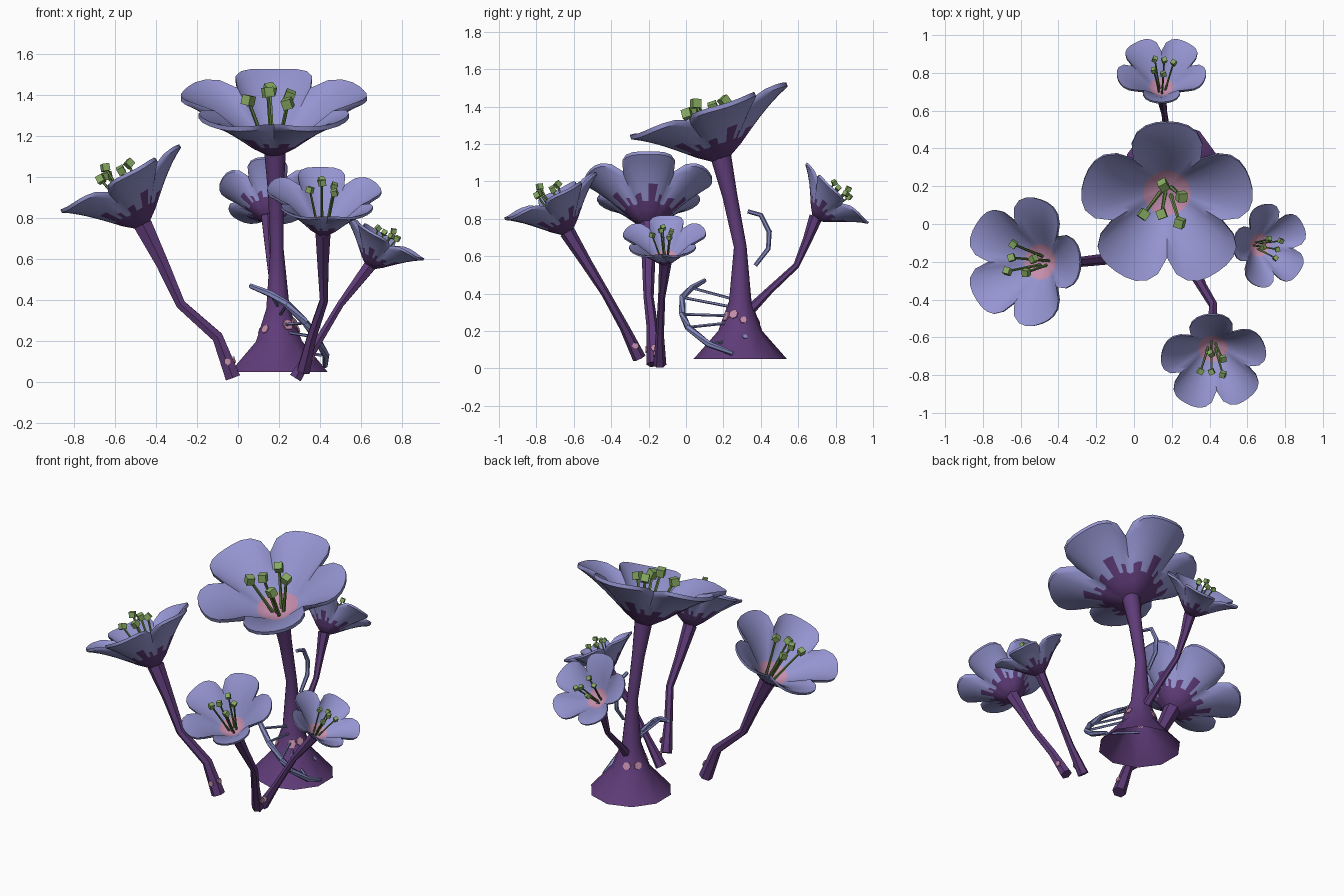
import bpy, bmesh, math
from mathutils import Vector, Matrix

if "Cube" in bpy.data.objects:
    bpy.data.objects.remove(bpy.data.objects["Cube"])


def material(name, rgb):
    m = bpy.data.materials.new(name)
    m.diffuse_color = (*rgb, 1)
    m.use_nodes = True
    m.node_tree.nodes["Principled BSDF"].inputs["Base Color"].default_value = m.diffuse_color
    return m


PURPLE = material("stem purple", (0.115, 0.045, 0.19))
PETAL = material("petal lavender", (0.30, 0.30, 0.64))
PINK = material("throat pink", (0.56, 0.27, 0.42))
GREEN = material("anther green", (0.24, 0.40, 0.12))
STALK = material("stalk green", (0.15, 0.28, 0.07))
BLUE = material("tendril blue", (0.23, 0.25, 0.52))


def finish(bm, name, mats, angle=35):
    bmesh.ops.recalc_face_normals(bm, faces=bm.faces[:])
    me = bpy.data.meshes.new(name)
    bm.to_mesh(me)
    bm.free()
    for m in mats:
        me.materials.append(m)
    ob = bpy.data.objects.new(name, me)
    bpy.context.collection.objects.link(ob)
    bpy.ops.object.select_all(action='DESELECT')
    ob.select_set(True)
    bpy.context.view_layer.objects.active = ob
    bpy.ops.object.shade_smooth_by_angle(angle=math.radians(angle))
    return ob


def add_tube(bm, pts, radii, sides, mat=0, open_foot=False):
    """Tapered tube through a few points; an open foot is level with the ground."""
    pts = [Vector(p) for p in pts]
    rings = []
    for i, p in enumerate(pts):
        t = (pts[min(i + 1, len(pts) - 1)] - pts[max(i - 1, 0)]).normalized()
        if open_foot and i == 0:
            t = Vector((0, 0, 1))
        q = Vector((0, 0, 1)).rotation_difference(t)
        ring = []
        for k in range(sides):
            a = 2 * math.pi * (k + 0.5) / sides
            ring.append(bm.verts.new(p + q @ Vector((math.cos(a), math.sin(a), 0)) * radii[i]))
        rings.append(ring)
    faces = [bm.faces.new(rings[-1])]
    if not open_foot:
        faces.append(bm.faces.new(rings[0][::-1]))
    for r0, r1 in zip(rings, rings[1:]):
        for k in range(sides):
            j = (k + 1) % sides
            faces.append(bm.faces.new((r0[k], r0[j], r1[j], r1[k])))
    for f in faces:
        f.material_index = mat


def tube(name, pts, radii, sides, mat, open_foot=False):
    bm = bmesh.new()
    add_tube(bm, pts, radii, sides, 0, open_foot)
    return finish(bm, name, [mat], 40)


# ---- flower: five cupped petals, pink throat, purple streaks underneath ----
PROFILE = [(0.05, 0.03), (0.12, 0.065), (0.2, 0.115), (0.3, 0.175), (0.4, 0.225), (0.48, 0.255)]
COLS = 10  # columns per petal


def height(r):
    for (r0, h0), (r1, h1) in zip(PROFILE, PROFILE[1:]):
        if r <= r1:
            return h0 + (h1 - h0) * (r - r0) / (r1 - r0)
    return PROFILE[-1][1]


def flower(name, throat, tilt, azimuth, scale, depth):
    mat = (Matrix.Translation(throat) @ Matrix.Rotation(math.radians(azimuth), 4, 'Z')
           @ Matrix.Rotation(math.radians(tilt), 4, 'X') @ Matrix.Scale(scale, 4))
    bm = bmesh.new()
    n, rows = 5 * COLS, 8
    top, bottom = [], []
    for i in range(rows + 1):
        t = i / rows
        up, low = [], []
        for k in range(n):
            u = 2 * (k % COLS) / COLS - 1
            a = math.radians(54) + 2 * math.pi * k / n
            edge = 0.48 * (1 - 0.34 * abs(u) ** 3.5)
            r = 0.05 if i == 0 else 0.13 + (edge - 0.13) * (i - 1) / (rows - 1)
            z = depth * height(r) + 0.055 * u * u * t
            up.append(bm.verts.new((r * math.cos(a), r * math.sin(a), z)))
            low.append(bm.verts.new((r * math.cos(a), r * math.sin(a), z - 0.035 + 0.01 * t)))
        top.append(up)
        bottom.append(low)
    bm.faces.new(top[0]).material_index = 1
    streak = [2, 3, 3, 2, 2, 4, 4, 2, 3, 2]
    for k in range(n):
        j = (k + 1) % n
        for i in range(rows):
            f = bm.faces.new((top[i][k], top[i][j], top[i + 1][j], top[i + 1][k]))
            f.material_index = 1 if i == 0 else 0
            f = bm.faces.new((bottom[i][j], bottom[i][k], bottom[i + 1][k], bottom[i + 1][j]))
            f.material_index = 2 if i < streak[k % COLS] else 0
        bm.faces.new((top[-1][k], top[-1][j], bottom[-1][j], bottom[-1][k]))
    bm.faces.new(bottom[0][::-1]).material_index = 2
    bm.transform(mat)
    finish(bm, name + "_petals", [PETAL, PINK, PURPLE], 45)

    # stamens with block-shaped anthers
    bm = bmesh.new()
    lift = 1 + 1.2 * (depth - 1.15)
    heads = [(-.02, .12, .31), (.08, .05, .30), (-.13, -.05, .31), (-.03, -.035, .35), (.07, -.10, .31)]
    for i, (x, y, z) in enumerate(heads):
        z *= lift
        add_tube(bm, [(x * .3, y * .3, .03), (x * .65, y * .65, z * .55), (x, y, z)], [.012, .010, .009], 5, 1)
        bmesh.ops.create_cube(bm, size=0.05, matrix=Matrix.Translation((x, y, z))
                              @ Matrix.Rotation(0.5 + i, 4, 'Z') @ Matrix.Rotation(0.35, 4, 'X'))
    bm.transform(mat)
    finish(bm, name + "_stamens", [GREEN, STALK], 30)


# name, throat, tilt, facing, scale, bowl depth
FLOWERS = [
    ("main", (.175, .19, 1.12), 19, 0, .96, 1.12),
    ("left", (-.46, -.20, .76), 29, -90, .72, 1.45),
    ("front", (.415, -.63, .72), 27, 5, .59, 1.5),
    ("right", (.64, -.11, .56), 30, 85, .47, 1.4),
    ("back", (.145, .69, .80), 44, 180, .50, 1.45),
]
for f in FLOWERS:
    flower(f[0] + "_flower", *f[1:])

# ---- stems ----
tube("main_stem", [(.2, .29, .05), (.2, .29, .2), (.195, .29, .36), (.19, .29, .65), (.185, .235, .92), (.18, .185, 1.14)],
     [.25, .118, .06, .034, .04, .056], 10, PURPLE, True)
tube("left_stem", [(-.025, -.17, .022), (-.1, -.18, .22), (-.28, -.2, .38), (-.37, -.2, .58), (-.465, -.2, .77)],
     [.042, .031, .027, .036, .052], 6, PURPLE)
tube("front_stem", [(.32, -.25, .055), (.36, -.33, .22), (.42, -.43, .4), (.415, -.53, .56), (.415, -.635, .73)],
     [.036, .026, .023, .03, .042], 6, PURPLE)
tube("right_stem", [(.28, -.14, .02), (.38, -.14, .18), (.5, -.13, .38), (.645, -.11, .57)],
     [.035, .022, .019, .034], 6, PURPLE)
tube("back_stem", [(.2, .32, .29), (.18, .45, .42), (.16, .59, .55), (.15, .65, .69), (.145, .695, .81)],
     [.03, .02, .017, .025, .036], 6, PURPLE)

# ---- ladder tendril at the foot and hook tendril behind the stem ----
rail = [(.06, .1, .47), (.16, .03, .43), (.24, -.02, .38), (.33, -.02, .29), (.38, .01, .22), (.43, .12, .13), (.425, .25, .08)]
tube("ladder_rail", rail, [.012, .017, .018, .018, .018, .017, .013], 6, BLUE)
for i, (p, z) in enumerate(zip(rail[1:6], (.36, .32, .28, .25, .15))):
    tube("ladder_rung_%d" % i, [p, (.2, .29, z)], [.008, .008], 5, BLUE)
tube("hook_tendril", [(.2, .33, .84), (.2, .4, .82), (.2, .445, .73), (.2, .44, .64), (.2, .37, .55)],
     [.011, .013, .014, .013, .011], 6, BLUE)


# ---- small flat spots near the stem feet ----
def spot(name, pos, normal, r, mat):
    v = Vector(normal).normalized() * 0.004
    p = Vector(pos)
    tube(name, [p - v, p + v], [r, r], 6, mat)


for i, (deg, z, r, m) in enumerate([(225, .26, .023, PINK), (-60, .28, .028, PINK), (-25, .29, .026, PINK),
                                    (10, .26, .02, PINK), (10, .17, .014, BLUE), (110, .25, .025, PINK), (150, .25, .025, PINK)]):
    d = Vector((math.cos(math.radians(deg)), math.sin(math.radians(deg)), 0))
    rad = (.118 + (.06 - .118) * (z - .2) / .16 if z > .2 else .25 - .132 * (z - .05) / .15)
    spot("main_spot_%d" % i, Vector((.2, .29, z)) + d * rad * .985, d + Vector((0, 0, .37 if z > .2 else .8)), r, m)
for name, pos, nrm in [("left", (-.05, -.212, .1), (0, -1, 0)), ("left_side", (-.018, -.17, .11), (1, 0, .3)),
                       ("front", (.367, -.27, .12), (1, 0, 0)), ("right", (.315, -.17, .08), (0, -1, .1))]:
    spot(name + "_stem_spot", pos, nrm, .019, PINK)
